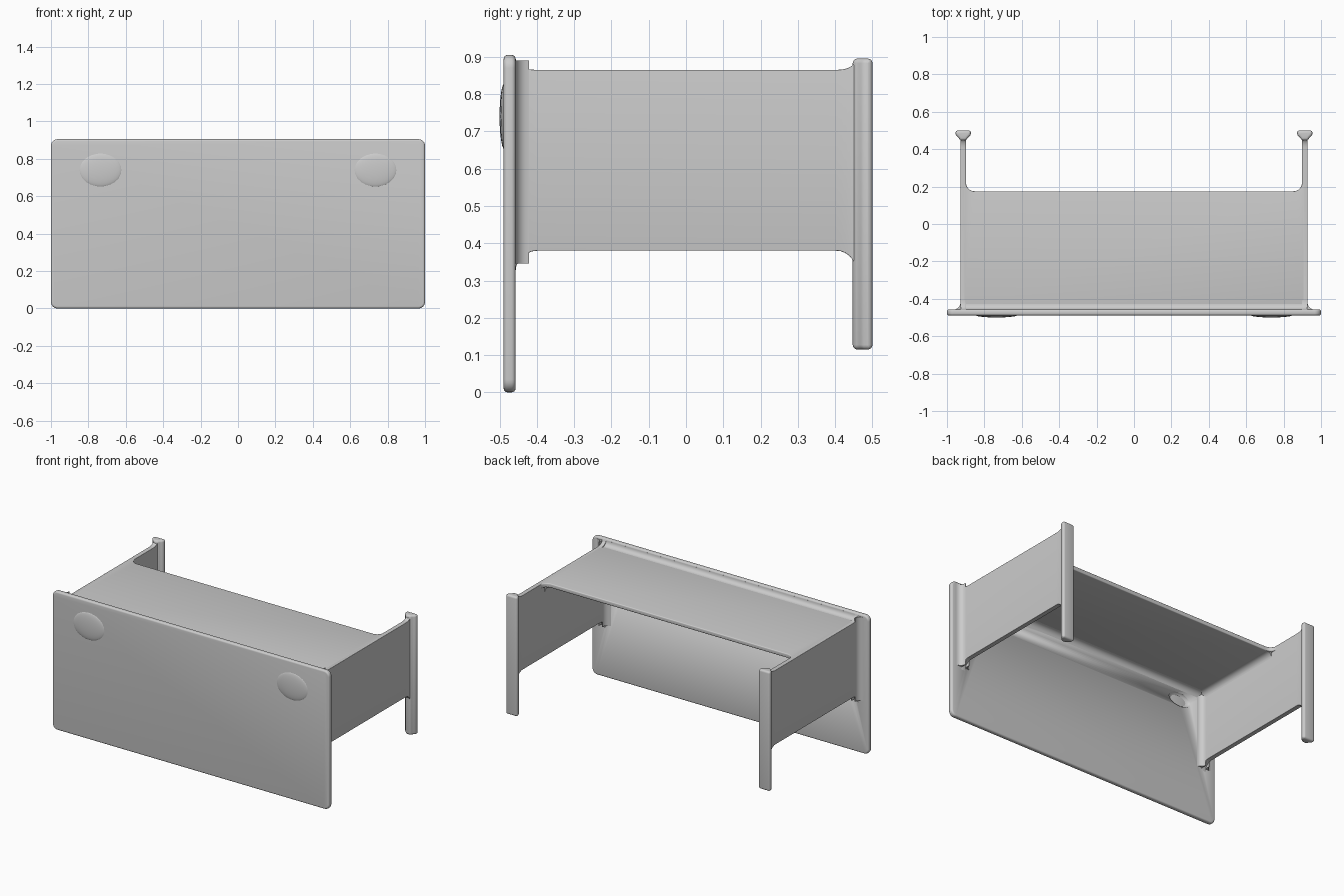
import bpy, bmesh
from math import sin, cos, pi, radians
from mathutils import Vector

cube = bpy.data.objects.get("Cube")
if cube:
    bpy.data.objects.remove(cube)

PLATE_BACK = -0.457
SHELF_TOP, SHELF_BOTTOM = 0.865, 0.838
WALL_IN, WALL_OUT = 0.898, 0.928
WALL_MID = (WALL_IN + WALL_OUT) / 2


def smooth(obj):
    bpy.ops.object.select_all(action='DESELECT')
    obj.select_set(True)
    bpy.context.view_layer.objects.active = obj
    bpy.ops.object.shade_smooth_by_angle(angle=radians(40))


def prism(name, outline, depth, bevel=0.0):
    """Extrude a 3D outline along a vector, rounding its sharp convex edges."""
    bm = bmesh.new()
    face = bm.faces.new([bm.verts.new(p) for p in outline])
    ext = bmesh.ops.extrude_face_region(bm, geom=[face], use_keep_orig=True)
    moved = [v for v in ext["geom"] if isinstance(v, bmesh.types.BMVert)]
    bmesh.ops.translate(bm, vec=Vector(depth), verts=moved)
    bmesh.ops.recalc_face_normals(bm, faces=bm.faces)
    if bevel:
        edges = [e for e in bm.edges if e.calc_face_angle_signed() > radians(35)]
        bmesh.ops.bevel(bm, geom=edges, offset=bevel, segments=4, profile=0.5,
                        affect='EDGES', clamp_overlap=True)
    mesh = bpy.data.meshes.new(name)
    bm.to_mesh(mesh)
    bm.free()
    obj = bpy.data.objects.new(name, mesh)
    bpy.context.collection.objects.link(obj)
    smooth(obj)
    return obj


def arc(cx, cy, rx, ry, start, end, steps=6):
    """Points on an ellipse arc, angles in quarter turns."""
    angles = [(start + (end - start) * i / steps) * pi / 2 for i in range(steps + 1)]
    return [(cx + rx * cos(a), cy + ry * sin(a)) for a in angles]


def cove(name, corner, u, v, r, depth):
    """Concave fillet strip in the corner between directions u and v."""
    c, u, v = Vector(corner), Vector(u), Vector(v)
    pts = [c - 0.004 * (u + v), c + r * u - 0.004 * v]
    pts += [c + a * u + b * v for a, b in arc(r, r, r, r, 3, 2)]
    pts.append(c + r * v - 0.004 * u)
    return prism(name, pts, depth)


def ellipsoid(name, location, scale):
    bpy.ops.mesh.primitive_uv_sphere_add(segments=24, ring_count=12, radius=1,
                                         location=location)
    obj = bpy.context.object
    obj.name = name
    obj.scale = scale
    smooth(obj)
    return obj


# Front panel with rounded corners
r, top = 0.035, 0.905
corners = [(1 - r, top - r, 0), (r - 1, top - r, 1), (r - 1, r, 2), (1 - r, r, 3)]
outline = [p for x, z, q in corners for p in arc(x, z, r, r, q, q + 1)]
front = prism("front_panel", [(x, -0.489, z) for x, z in outline],
              (0, PLATE_BACK + 0.489, 0), 0.011)

# Raised pads on the front and matching dents behind
for side, s in (("left", 1), ("right", -1)):
    ellipsoid(side + "_front_pad", (s * 0.735, -0.486, 0.74), (0.115, 0.014, 0.09))
    cutter = ellipsoid(side + "_dent_cutter", (s * 0.73, PLATE_BACK, 0.74),
                       (0.08, 0.024, 0.045))
    cutter.hide_render = True
    cutter.hide_set(True)
    cutter.display_type = 'WIRE'
    cut = front.modifiers.new(side + "_dent", 'BOOLEAN')
    cut.operation = 'DIFFERENCE'
    cut.solver = 'EXACT'
    cut.object = cutter

# Shelf, flaring into the side walls at its back corners
back, f = 0.175, 0.045
edge = arc(WALL_IN - f, back + f, f, f, 3, 4)
edge += [(WALL_MID, back + f), (WALL_MID, PLATE_BACK - 0.005)]
plan = edge + [(-x, y) for x, y in reversed(edge)]
prism("shelf", [(x, y, SHELF_BOTTOM) for x, y in plan],
      (0, 0, SHELF_TOP - SHELF_BOTTOM), 0.006)

# Fillets between shelf and front panel
span = 2 * WALL_MID
cove("shelf_top_fillet", (-WALL_MID, PLATE_BACK, SHELF_TOP), (0, 1, 0), (0, 0, 1),
     0.03, (span, 0, 0))
cove("shelf_under_fillet", (-WALL_MID, PLATE_BACK, SHELF_BOTTOM), (0, 1, 0),
     (0, 0, -1), 0.035, (span, 0, 0))

# Side wall outline in y and z, with coves at the front panel and the post
low, post_y = 0.38, 0.452
wall = [(PLATE_BACK - 0.005, 0.325)]
wall += arc(PLATE_BACK + 0.06, 0.325, 0.06, low - 0.325, 2, 1)
wall += arc(post_y - 0.05, 0.335, 0.05, low - 0.335, 1, 0)
wall += [(0.475, 0.335), (0.475, 0.888)]
wall += arc(post_y - 0.045, 0.888, 0.045, 0.888 - SHELF_TOP, 4, 3)
wall += arc(PLATE_BACK + 0.05, 0.897, 0.05, 0.897 - SHELF_TOP, 3, 2)
wall += [(PLATE_BACK - 0.005, 0.897)]

# Post cross-section as half widths and y
post = [(0.017, 0.447), (0.024, 0.46), (0.041, 0.475), (0.041, 0.5)]

for side, s in (("left", 1), ("right", -1)):
    prism(side + "_wall", [(s * WALL_IN, y, z) for y, z in wall],
          (s * (WALL_OUT - WALL_IN), 0, 0), 0.006)
    plan = post + [(-w, y) for w, y in reversed(post)]
    prism(side + "_back_post", [(s * WALL_MID + w, y, 0.115) for w, y in plan],
          (0, 0, 0.78), 0.013)
    cove(side + "_outer_fillet", (s * WALL_OUT, PLATE_BACK, 0.345), (s, 0, 0),
         (0, 1, 0), 0.036, (0, 0, 0.545))
    cove(side + "_inner_fillet", (s * WALL_IN, PLATE_BACK, 0.345), (-s, 0, 0),
         (0, 1, 0), 0.036, (0, 0, SHELF_BOTTOM - 0.34))
    cove(side + "_shelf_fillet", (s * WALL_IN, PLATE_BACK, SHELF_BOTTOM), (-s, 0, 0),
         (0, 0, -1), 0.035, (0, back - PLATE_BACK, 0))
